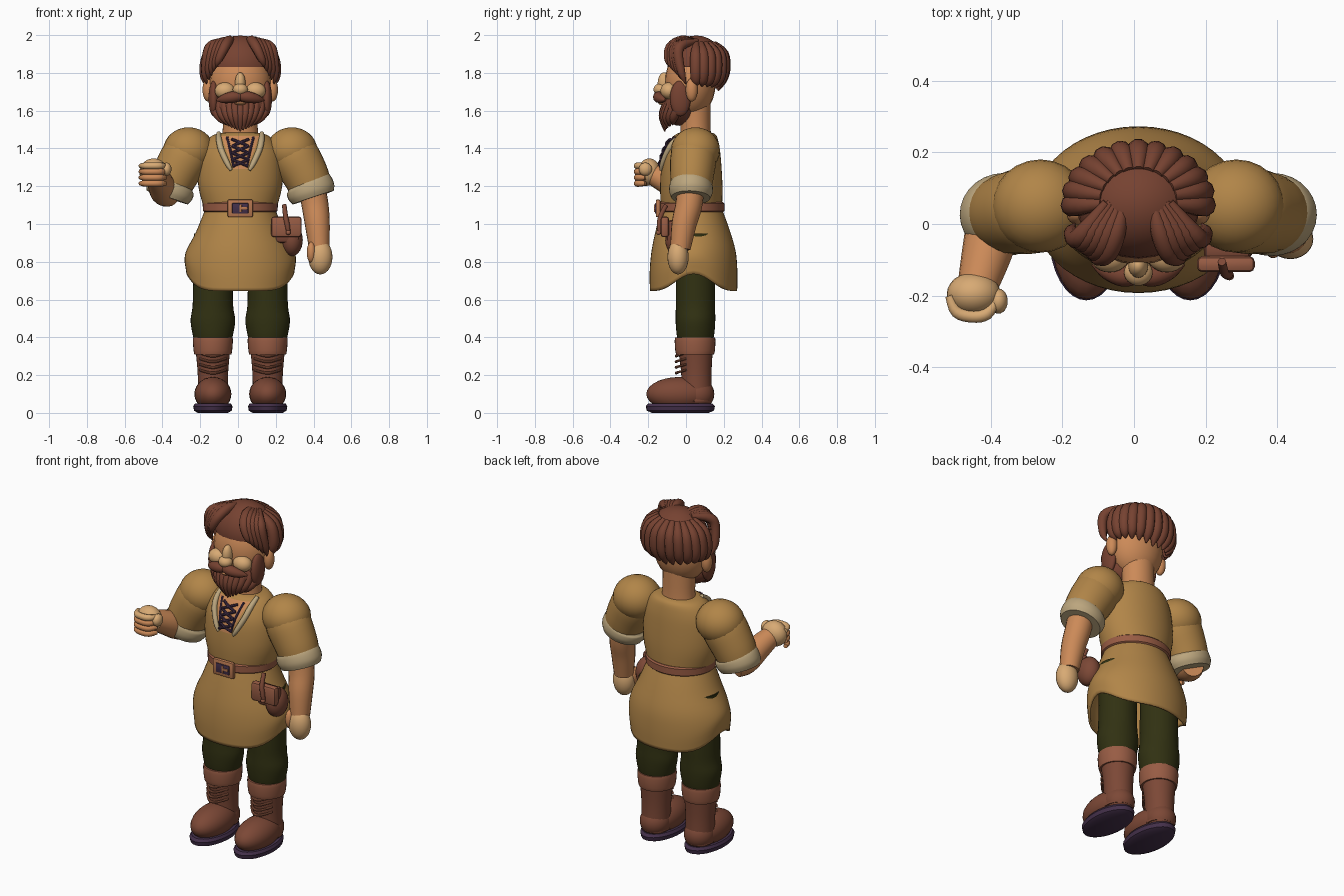
import bpy, bmesh, math
from mathutils import Vector

if "Cube" in bpy.data.objects:
    bpy.data.objects.remove(bpy.data.objects["Cube"])

CX = 0.012  # body centre line


def mat(name, r, g, b):
    m = bpy.data.materials.new(name)
    m.diffuse_color = [((c / 255 + 0.055) / 1.055) ** 2.4 for c in (r, g, b)] + [1]
    m.use_nodes = True
    m.node_tree.nodes["Principled BSDF"].inputs["Base Color"].default_value = m.diffuse_color
    return m


TUNIC = mat("ochre cloth", 177, 133, 72)
SKIN = mat("skin", 204, 138, 88)
LIGHT = mat("light skin", 216, 170, 116)
CREAM = mat("cream linen", 188, 166, 126)
HAIR = mat("brown hair", 118, 66, 49)
LEATHER = mat("dark leather", 124, 72, 54)
TRIM = mat("light leather", 152, 92, 68)
PANTS = mat("dark green cloth", 49, 49, 18)
PURPLE = mat("dark purple", 68, 48, 74)
COPPER = mat("copper", 184, 120, 80)


def finish(name, bm, material):
    bmesh.ops.recalc_face_normals(bm, faces=bm.faces)
    me = bpy.data.meshes.new(name)
    bm.to_mesh(me)
    bm.free()
    me.materials.append(material)
    ob = bpy.data.objects.new(name, me)
    bpy.context.collection.objects.link(ob)
    return ob


def skin_rings(name, rings, material, caps=(True, True)):
    bm = bmesh.new()
    vs = [[bm.verts.new(p) for p in r] for r in rings]
    n = len(vs[0])
    for a, b in zip(vs, vs[1:]):
        for i in range(n):
            bm.faces.new((a[i], a[(i + 1) % n], b[(i + 1) % n], b[i]))
    if caps[0]:
        bm.faces.new(vs[0])
    if caps[1]:
        bm.faces.new(vs[-1])
    return finish(name, bm, material)


def circle(n):
    return [(math.cos(2 * math.pi * i / n), math.sin(2 * math.pi * i / n)) for i in range(n)]


def spline(keys, steps):
    """Catmull-Rom through tuples of any length."""
    out = []
    for i in range(len(keys) - 1):
        p0, p1, p2, p3 = (keys[max(0, min(len(keys) - 1, i + k))] for k in (-1, 0, 1, 2))
        for s in range(steps):
            t = s / steps
            out.append(tuple(0.5 * (2 * b + (c - a) * t + (2 * a - 5 * b + 4 * c - d) * t * t
                             + (3 * b - a - 3 * c + d) * t ** 3) for a, b, c, d in zip(p0, p1, p2, p3)))
    return out + [keys[-1]]


def loft(name, keys, material, x=CX, n=32, steps=4, caps=(True, True)):
    """keys: (z, centre y, rx, ry)"""
    rings = [[(x + rx * c, cy + ry * s, z) for c, s in circle(n)] for z, cy, rx, ry in spline(keys, steps)]
    return skin_rings(name, rings, material, caps)


def tube(name, keys, material, n=12, steps=4, flat=1.0):
    """keys: (x, y, z, radius)"""
    pts = spline(keys, steps)
    rings, side = [], None
    for i, p in enumerate(pts):
        d = (Vector(pts[min(i + 1, len(pts) - 1)][:3]) - Vector(pts[max(i - 1, 0)][:3])).normalized()
        if side is None:
            side = d.orthogonal() if abs(d.y) > 0.9 else d.cross(Vector((0, 1, 0)))
        side = (side - d * side.dot(d)).normalized()
        up = d.cross(side)
        r = max(p[3], 0.001)
        rings.append([Vector(p[:3]) + side * r * c + up * r * flat * s for c, s in circle(n)])
    return skin_rings(name, rings, material)


def ball(name, loc, rad, material, cut=None):
    bm = bmesh.new()
    bmesh.ops.create_uvsphere(bm, u_segments=24, v_segments=14, radius=1)
    for v in bm.verts:
        v.co = Vector([l + r * c for l, r, c in zip(loc, rad, v.co)])
    if cut is not None:
        bmesh.ops.bisect_plane(bm, geom=bm.verts[:] + bm.edges[:] + bm.faces[:], plane_co=(0, 0, cut),
                               plane_no=(0, 0, 1), clear_inner=True)
        bmesh.ops.holes_fill(bm, edges=bm.edges)
    return finish(name, bm, material)


def box(name, loc, size, material, bevel=0.01):
    bm = bmesh.new()
    bmesh.ops.create_cube(bm, size=1)
    for v in bm.verts:
        v.co = Vector([l + s * c for l, s, c in zip(loc, size, v.co)])
    bmesh.ops.bevel(bm, geom=bm.edges[:], offset=bevel, segments=2, affect='EDGES', profile=0.5)
    return finish(name, bm, material)


# Legs and boots
for s, tag in ((-1, "right"), (1, "left")):
    x = CX + s * 0.145
    loft(tag + "_trouser_leg", [(.37, .05, .095, .09), (.42, .05, .108, .1), (.49, .05, .118, .105),
         (.56, .05, .108, .104), (.66, .05, .105, .104), (.95, .05, .1, .1)], PANTS, x)
    loft(tag + "_boot_shaft", [(.06, .055, .08, .085), (.2, .055, .08, .08), (.34, .05, .092, .092)], LEATHER, x)
    loft(tag + "_boot_cuff", [(.31, .048, .098, .1), (.33, .048, .102, .105), (.38, .048, .106, .108),
         (.4, .048, .104, .106)], TRIM, x, steps=2)
    ball(tag + "_boot_foot", (x, -.035, .1), (.098, .175, .09), LEATHER)
    ball(tag + "_boot_heel", (x, .06, .1), (.085, .09, .085), LEATHER)
    loft(tag + "_boot_sole", [(0, -.03, .08, .15), (.012, -.03, .1, .178), (.035, -.03, .104, .183),
         (.05, -.03, .095, .17)], PURPLE, x, steps=1)
    for k in range(4):
        z = .215 + .03 * k
        tube(tag + "_boot_lace", [(x - .07, .0, z + .012, .006), (x - .03, -.042, z, .007), (x, -.052, z - .004, .008),
             (x + .03, -.042, z, .007), (x + .07, .0, z + .012, .006)], TRIM, 8, 3)

# Tunic skirt with a hem that rises at the sides
skirt = loft("tunic_skirt", [(.645, .04, .285, .231), (.75, .04, .295, .232), (.86, .04, .275, .222),
             (.98, .035, .225, .192), (1.08, .03, .184, .16)], TUNIC, n=48, caps=(False, False))
for v in skirt.data.vertices:
    c = min(1, abs(v.co.x - CX) / .29)
    v.co.z += .1 * c ** 6 * max(0, min(1, (.95 - v.co.z) / .3))
sol = skirt.modifiers.new("thickness", 'SOLIDIFY')
sol.thickness = .012
sol.offset = -1 if skirt.data.polygons[0].normal.dot(skirt.data.polygons[0].center) > 0 else 1

# Tunic body
BODY = [(1.06, .03, .184, .16), (1.2, .028, .222, .165), (1.34, .03, .217, .155), (1.42, .04, .19, .135),
        (1.47, .05, .145, .11), (1.485, .05, .08, .08)]
loft("tunic_body", BODY, TUNIC, n=48)
PROFILE = spline(BODY, 4)


def front_y(x, z):
    for a, b in zip(PROFILE, PROFILE[1:]):
        if a[0] <= z <= b[0]:
            t = (z - a[0]) / (b[0] - a[0])
            cy, rx, ry = (a[i] + (b[i] - a[i]) * t for i in (1, 2, 3))
            return cy - ry * math.sqrt(max(0, 1 - ((x - CX) / rx) ** 2))
    return 0


# Open neckline, collar bands and lacing
bm = bmesh.new()
rows = []
for j in range(9):
    z = 1.29 + .175 * j / 8
    w = .035 + .065 * j / 8
    rows.append([bm.verts.new((CX + w * u / 4, front_y(CX + w * u / 4, z) - .004, z)) for u in range(-4, 5)])
for a, b in zip(rows, rows[1:]):
    for i in range(8):
        bm.faces.new((a[i], a[i + 1], b[i + 1], b[i]))
finish("neck_opening", bm, SKIN)


def on_chest(x, z, r, lift=.004):
    return (CX + x, front_y(CX + x, z) - lift, z, r)


for s in (-1, 1):
    tube("collar_band", [on_chest(s * .048, 1.285, .008), on_chest(s * .068, 1.32, .014), on_chest(s * .1, 1.39, .016),
         on_chest(s * .112, 1.44, .016), (CX + s * .115, .0, 1.48, .012)], CREAM, 10)
    tube("lace_border", [on_chest(s * .034, 1.3, .006), on_chest(s * .05, 1.38, .007),
         on_chest(s * .07, 1.46, .007)], PURPLE, 8)
    for k in range(4):
        z = 1.305 + .036 * k
        tube("chest_lace", [on_chest(-s * .042, z, .007, .01), on_chest(0, z + .018, .008, .013),
             on_chest(s * .045, z + .036, .007, .01)], PURPLE, 8, 3)

# Belt, buckle and pouch
loft("belt", [(1.062, .03, .188, .165), (1.07, .03, .198, .174), (1.108, .03, .199, .174), (1.116, .03, .19, .166)],
     TRIM, n=48, steps=1)
box("buckle_frame", (CX, -.148, 1.083), (.134, .024, .094), COPPER, .008)
box("buckle_inset", (CX, -.158, 1.083), (.086, .012, .054), PURPLE, .003)
box("buckle_prong", (CX + .018, -.164, 1.083), (.04, .012, .014), COPPER, .003)
box("buckle_post", (CX + .002, -.164, 1.083), (.012, .012, .04), COPPER, .003)
ball("pouch_sack", (.285, -.04, .915), (.058, .07, .085), LEATHER)
box("pouch_back", (.26, -.075, .96), (.13, .06, .12), LEATHER, .02)
box("pouch_flap", (.256, -.112, .985), (.162, .045, .11), TRIM, .016)
tube("pouch_strap", [(.245, -.105, 1.1, .012), (.252, -.135, 1.04, .013), (.262, -.142, .99, .013),
     (.268, -.14, .95, .01)], LEATHER, 10)
ball("pouch_stud", (.266, -.145, .955), (.013, .012, .013), TRIM)

# Sleeves
for s, tag in ((-1, "right"), (1, "left")):
    ball(tag + "_shoulder_puff", (CX + s * .273, .05, 1.39), (.135, .13, .122), TUNIC)
    tube(tag + "_sleeve", [(CX + s * .25, .045, 1.44, .1), (CX + s * .29, .04, 1.36, .127),
         (CX + s * .345, .032, 1.26, .122), (CX + s * .375, .028, 1.19, .112)], TUNIC, 28, flat=.95)
    tube(tag + "_sleeve_cuff", [(CX + s * .355, .03, 1.225, .112), (CX + s * .364, .028, 1.205, .126),
         (CX + s * .376, .026, 1.17, .128), (CX + s * .386, .025, 1.14, .115)], CREAM, 28, flat=.9)

# Hanging left arm
tube("left_forearm", [(.39, .025, 1.2, .072), (.408, .015, 1.1, .071), (.42, -.01, 1.0, .066),
     (.43, -.03, .87, .054)], SKIN, 20)
ball("left_hand", (.436, -.042, .825), (.064, .056, .092), LIGHT)
ball("left_thumb", (.388, -.065, .85), (.024, .03, .055), SKIN)

# Raised right arm with a closed fist
tube("right_forearm", [(-.365, .06, 1.15, .06), (-.39, .0, 1.17, .074), (-.41, -.08, 1.215, .07),
     (-.435, -.17, 1.26, .057)], SKIN, 20)
ball("right_fist", (-.447, -.195, 1.275), (.075, .06, .072), LIGHT)
ball("right_thumb", (-.378, -.215, 1.29), (.026, .035, .035), LIGHT)
for k in range(4):
    z = 1.215 + .031 * k
    tube("right_finger", [(-.385, -.215, z, .012), (-.41, -.25, z, .018), (-.45, -.258, z, .018),
         (-.495, -.245, z, .017), (-.515, -.2, z, .012)], SKIN if k < 3 else LIGHT, 10)

# Head and face
loft("neck", [(1.43, .05, .1, .085), (1.52, .05, .092, .08), (1.64, .04, .095, .09)], SKIN)
ball("head", (CX, .022, 1.745), (.162, .135, .185), SKIN)
ball("nose_bridge", (CX, -.115, 1.745), (.028, .035, .058), LIGHT)
ball("nose_tip", (CX, -.135, 1.712), (.04, .037, .032), LIGHT)
for s in (-1, 1):
    ball("cheek", (CX + s * .08, -.09, 1.705), (.055, .045, .045), LIGHT)
    ball("ear", (CX + s * .17, .03, 1.71), (.03, .032, .062), SKIN)
    tube("moustache", [(CX - s * .008, -.14, 1.675, .022), (CX + s * .04, -.145, 1.672, .03),
         (CX + s * .09, -.13, 1.662, .023), (CX + s * .128, -.112, 1.655, .004)], HAIR)
    ball("sideburn", (CX + s * .14, -.03, 1.665), (.028, .055, .095), HAIR)

# Beard of hanging locks
ball("beard_base", (CX, -.035, 1.62), (.145, .085, .1), HAIR)
for i in range(-5, 6):
    u = i / 5
    back = .07 * u * u
    tube("beard_lock", [(CX + .142 * u, -.09 + back, 1.66 + .04 * abs(u), .016),
         (CX + .135 * u, -.115 + back, 1.61, .023), (CX + .105 * u, -.122 + back * .8, 1.56, .022),
         (CX + .07 * u, -.112 + back * .6, 1.49 + .035 * abs(u), .004)], HAIR, 10)
ball("lower_lip", (CX, -.125, 1.638), (.03, .02, .008), SKIN)

# Hair cap, hanging locks around the back, swept fringe
ball("hair_cap", (CX, .055, 1.835), (.172, .152, .163), HAIR, cut=1.83)
ball("hair_back", (CX, .075, 1.83), (.16, .125, .1), HAIR)
for i in range(-6, 7):
    a = math.radians(15.5 * i)
    sx, sy = math.sin(a), math.cos(a)
    low = 1.705 + .025 * abs(sx)
    tube("hair_lock", [(CX + .1 * sx, .06 + .09 * sy, 1.955, .016), (CX + .165 * sx, .06 + .138 * sy, 1.9, .03),
         (CX + .185 * sx, .06 + .145 * sy, 1.82, .032), (CX + .175 * sx, .06 + .13 * sy, 1.76, .027),
         (CX + .16 * sx, .06 + .11 * sy, low, .004)], HAIR, 10)
for s in (-1, 1):
    for k in range(5):
        tube("fringe_lock", [(CX + s * (.04 + .012 * k), .06, 1.97, .012),
             (CX + s * (.06 + .022 * k), -.02, 1.972 - .006 * k, .026),
             (CX + s * (.085 + .022 * k), -.082 + .01 * k, 1.935 - .008 * k, .027),
             (CX + s * (.115 + .018 * k), -.095 + .018 * k, 1.87 - .018 * k, .02),
             (CX + s * (.13 + .012 * k), -.08 + .02 * k, 1.83 - .022 * k, .003)], HAIR, 10)

# Smooth shading with sharp rims
for ob in bpy.data.objects:
    ob.select_set(True)
bpy.context.view_layer.objects.active = skirt
bpy.ops.object.shade_smooth_by_angle(angle=math.radians(40))
